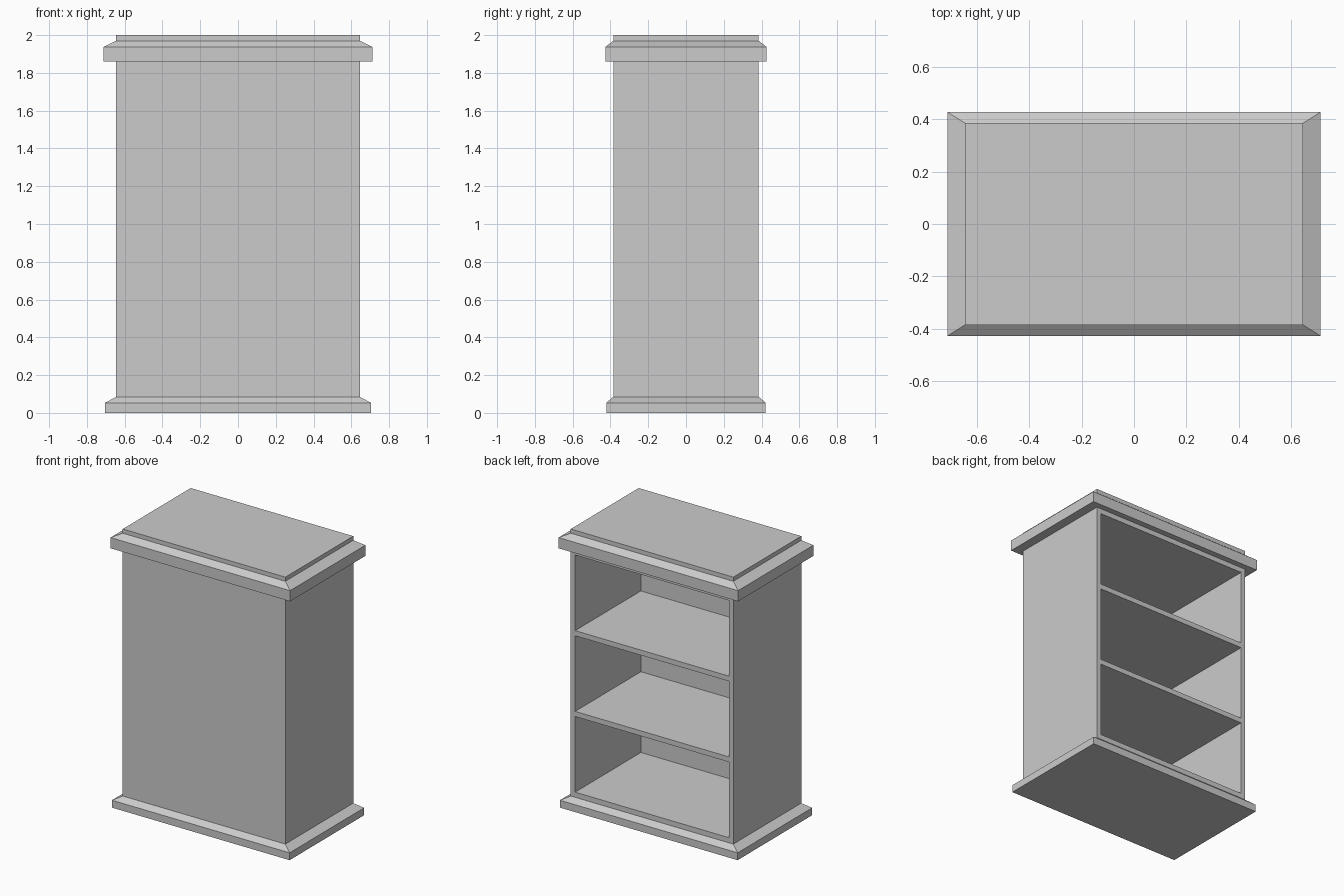
import bpy
import bmesh

if "Cube" in bpy.data.objects:
    bpy.data.objects.remove(bpy.data.objects["Cube"])

# Single plain grey finish
grey = bpy.data.materials.new("plain_grey")
grey.use_nodes = True
colour = (0.6, 0.6, 0.6, 1)
grey.diffuse_color = colour
grey.node_tree.nodes["Principled BSDF"].inputs["Base Color"].default_value = colour

HALF_W, HALF_D = 0.645, 0.385      # cabinet body half width and half depth
WALL, PANEL = 0.035, 0.025         # side wall and front panel thickness
BODY_BOTTOM, BODY_TOP = 0.085, 1.86


def finish(name, bm):
    bmesh.ops.recalc_face_normals(bm, faces=bm.faces)
    mesh = bpy.data.meshes.new(name)
    bm.to_mesh(mesh)
    bm.free()
    mesh.materials.append(grey)
    obj = bpy.data.objects.new(name, mesh)
    bpy.context.collection.objects.link(obj)
    return obj


def stacked(name, sections):
    """Solid through rectangular sections (half width, half depth, z)."""
    bm = bmesh.new()
    rings = [[bm.verts.new((sx * w, sy * d, z))
              for sx, sy in ((-1, -1), (1, -1), (1, 1), (-1, 1))]
             for w, d, z in sections]
    bm.faces.new(rings[0])
    bm.faces.new(rings[-1])
    for low, high in zip(rings, rings[1:]):
        for i in range(4):
            j = (i + 1) % 4
            bm.faces.new((low[i], low[j], high[j], high[i]))
    return finish(name, bm)


def extruded(name, outline, bottom, top):
    """Plan outline raised from bottom to top."""
    bm = bmesh.new()
    face = bm.faces.new([bm.verts.new((x, y, bottom)) for x, y in outline])
    result = bmesh.ops.extrude_face_region(bm, geom=[face], use_keep_orig=True)
    raised = [v for v in result["geom"] if isinstance(v, bmesh.types.BMVert)]
    bmesh.ops.translate(bm, verts=raised, vec=(0, 0, top - bottom))
    return finish(name, bm)


# Base moulding with a sloped upper edge
stacked("base_moulding", [(0.705, 0.422, 0), (0.705, 0.422, 0.053),
                          (HALF_W, HALF_D, BODY_BOTTOM)])

# Crown moulding: wide band, slope, and raised top slab
stacked("crown_moulding", [(0.712, 0.427, BODY_TOP), (0.712, 0.427, 1.937),
                           (HALF_W, HALF_D, 1.97), (HALF_W, HALF_D, 2)])

# Carcass: side walls and front panel in one U-shaped plan, open at the back
inner_w, inner_y = HALF_W - WALL, -HALF_D + PANEL
extruded("carcass", [(-HALF_W, -HALF_D), (HALF_W, -HALF_D),
                     (HALF_W, HALF_D), (inner_w, HALF_D),
                     (inner_w, inner_y), (-inner_w, inner_y),
                     (-inner_w, HALF_D), (-HALF_W, HALF_D)],
         BODY_BOTTOM, BODY_TOP)

# Evenly spaced boards: floor, two shelves and ceiling
boards = ("floor_board", "lower_shelf", "upper_shelf", "ceiling_board")
thickness = 0.037
step = (BODY_TOP - BODY_BOTTOM - thickness) / (len(boards) - 1)
for i, name in enumerate(boards):
    z = BODY_BOTTOM + i * step
    extruded(name, [(-inner_w, inner_y), (inner_w, inner_y),
                    (inner_w, HALF_D), (-inner_w, HALF_D)], z, z + thickness)
